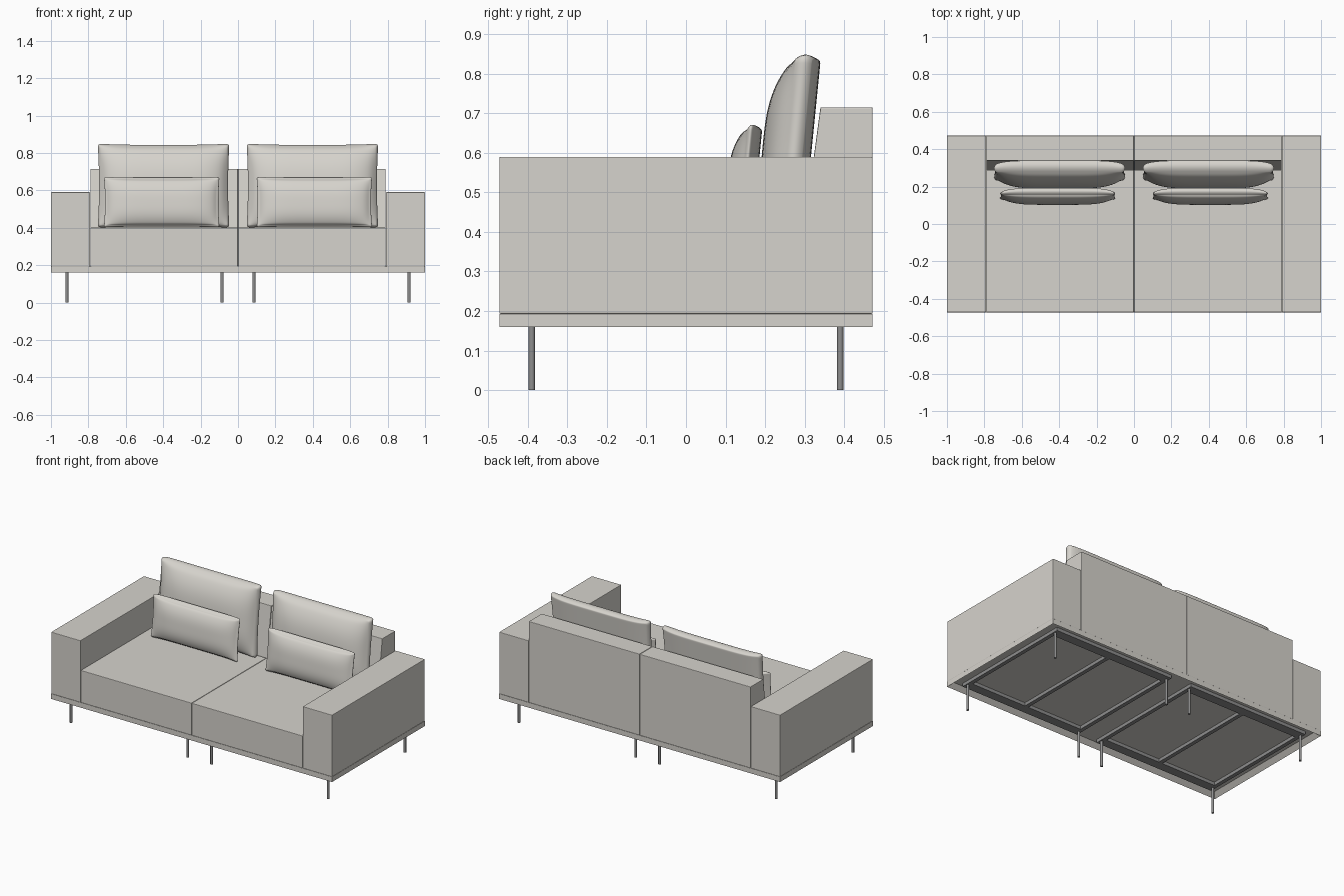
import bpy, bmesh
from mathutils import Vector

if "Cube" in bpy.data.objects:
    bpy.data.objects.remove(bpy.data.objects["Cube"])

def material(name, rgb):
    m = bpy.data.materials.new(name)
    m.diffuse_color = (*rgb, 1)
    m.use_nodes = True
    m.node_tree.nodes["Principled BSDF"].inputs["Base Color"].default_value = m.diffuse_color
    return m

FABRIC = material("warm_grey_fabric", (0.675, 0.655, 0.61))
METAL = material("grey_metal", (0.27, 0.27, 0.27))
D = 0.472  # half depth

def finish(name, bm, mat, bevel=0.0, smooth=False):
    bmesh.ops.recalc_face_normals(bm, faces=bm.faces[:])
    me = bpy.data.meshes.new(name)
    bm.to_mesh(me)
    bm.free()
    me.materials.append(mat)
    ob = bpy.data.objects.new(name, me)
    bpy.context.collection.objects.link(ob)
    if bevel:
        b = ob.modifiers.new("soft_edges", 'BEVEL')
        b.width, b.segments = bevel, 2
    if smooth:
        me.polygons.foreach_set("use_smooth", [True] * len(me.polygons))
    return ob

def box_bm(lo, hi, bm=None):
    bm = bm or bmesh.new()
    lo, hi = Vector(lo), Vector(hi)
    for v in bmesh.ops.create_cube(bm, size=1)["verts"]:
        v.co = Vector(((lo[i] + hi[i]) / 2 + v.co[i] * (hi[i] - lo[i]) for i in range(3)))
    return bm

def box(name, lo, hi, mat=FABRIC, bevel=0.003):
    return finish(name, box_bm(lo, hi), mat, bevel)

def cushion(name, cx, half_w, z0, z1, back_y, edge, bulge):
    """Flat-backed pillow with a side band, leaning slightly back."""
    bm = bmesh.new()
    bmesh.ops.create_cube(bm, size=2)
    bmesh.ops.subdivide_edges(bm, edges=bm.edges[:], cuts=19, use_grid_fill=True)
    half_h, cz = (z1 - z0) / 2, (z0 + z1) / 2
    for vert in bm.verts:
        u, t, v = vert.co
        puff = (1 - abs(u) ** 5) * (1 - abs(v) ** 3)
        back = -0.02 * (abs(u) ** 6)
        front = -edge - bulge * puff
        x = cx + half_w * u * (1 - 0.02 * (1 - v * v))
        z = cz + half_h * v * (1 - 0.03 * (1 - u ** 4))
        # side bands bow outwards, so the rim is rounded
        rim = 0.012 * t * t
        if abs(u) > 0.999:
            x -= rim * u
        if abs(v) > 0.999:
            z -= rim * v
        mix = (t + 1) / 2
        y = back_y + 0.1 * (z - z0) + front + (back - front) * mix
        vert.co = (x, y, z)
    ob = finish(name, bm, FABRIC, smooth=True)
    s = ob.modifiers.new("smooth", 'SUBSURF')
    s.levels = s.render_levels = 1
    return ob

# base plinth, hollowed underneath
bm = box_bm((-1, -D, 0.16), (1, D, 0.193))
bm.faces.ensure_lookup_table()
bottom = min(bm.faces, key=lambda f: f.calc_center_median().z)
bmesh.ops.inset_region(bm, faces=[bottom], thickness=0.04)
bmesh.ops.translate(bm, verts=bottom.verts[:], vec=(0, 0, 0.026))
finish("base_plinth", bm, FABRIC)

for s, side in ((-1, "left"), (1, "right")):
    def span(a, b):
        return sorted((s * a, s * b))

    # arm and seat blocks
    x0, x1 = span(0.791, 1.0)
    box(side + "_arm", (x0, -D, 0.193), (x1, D, 0.59))
    x0, x1 = span(0.001, 0.789)
    box(side + "_seat", (x0, -D, 0.193), (x1, 0.29, 0.40))

    # backrest with sloping front
    bm = box_bm((x0, 0.27, 0.193), (x1, D, 0.715))
    for v in bm.verts:
        if v.co.y < 0.3 and v.co.z > 0.5:
            v.co.y = 0.34
    finish(side + "_backrest", bm, FABRIC, 0.003)

    # loose cushions
    cushion(side + "_back_cushion", s * 0.398, 0.352, 0.40, 0.85, 0.297, 0.065, 0.06)
    cushion(side + "_lumbar_cushion", s * 0.408, 0.309, 0.402, 0.672, 0.167, 0.038, 0.037)

    # support frame under the plinth: rim rails and a middle bar
    bm = bmesh.new()
    a, b, r = 0.085, 0.915, 0.0125
    for y in (-0.39, 0.39):
        x0, x1 = span(a - r, b + r)
        box_bm((x0, y - 0.03, 0.165), (x1, y + 0.03, 0.187), bm)
    for x in (a, (a + b) / 2, b):
        x0, x1 = span(x - r, x + r)
        box_bm((x0, -0.36, 0.165), (x1, 0.36, 0.187), bm)
    finish(side + "_under_frame", bm, METAL)

    # slim round legs
    for x in (a, b):
        for y, end in ((-0.39, "front"), (0.39, "back")):
            bm = bmesh.new()
            bmesh.ops.create_cone(bm, cap_ends=True, segments=16, radius1=0.008,
                                  radius2=0.008, depth=0.17)
            bmesh.ops.translate(bm, verts=bm.verts[:], vec=(s * x, y, 0.085))
            where = "inner" if x == a else "outer"
            leg = finish(f"{side}_{where}_{end}_leg", bm, METAL)
            for p in leg.data.polygons:
                p.use_smooth = abs(p.normal.z) < 0.5
            for e in leg.data.edges:
                va, vb = (leg.data.vertices[i].co.z for i in e.vertices)
                e.use_edge_sharp = abs(va - vb) < 0.01
